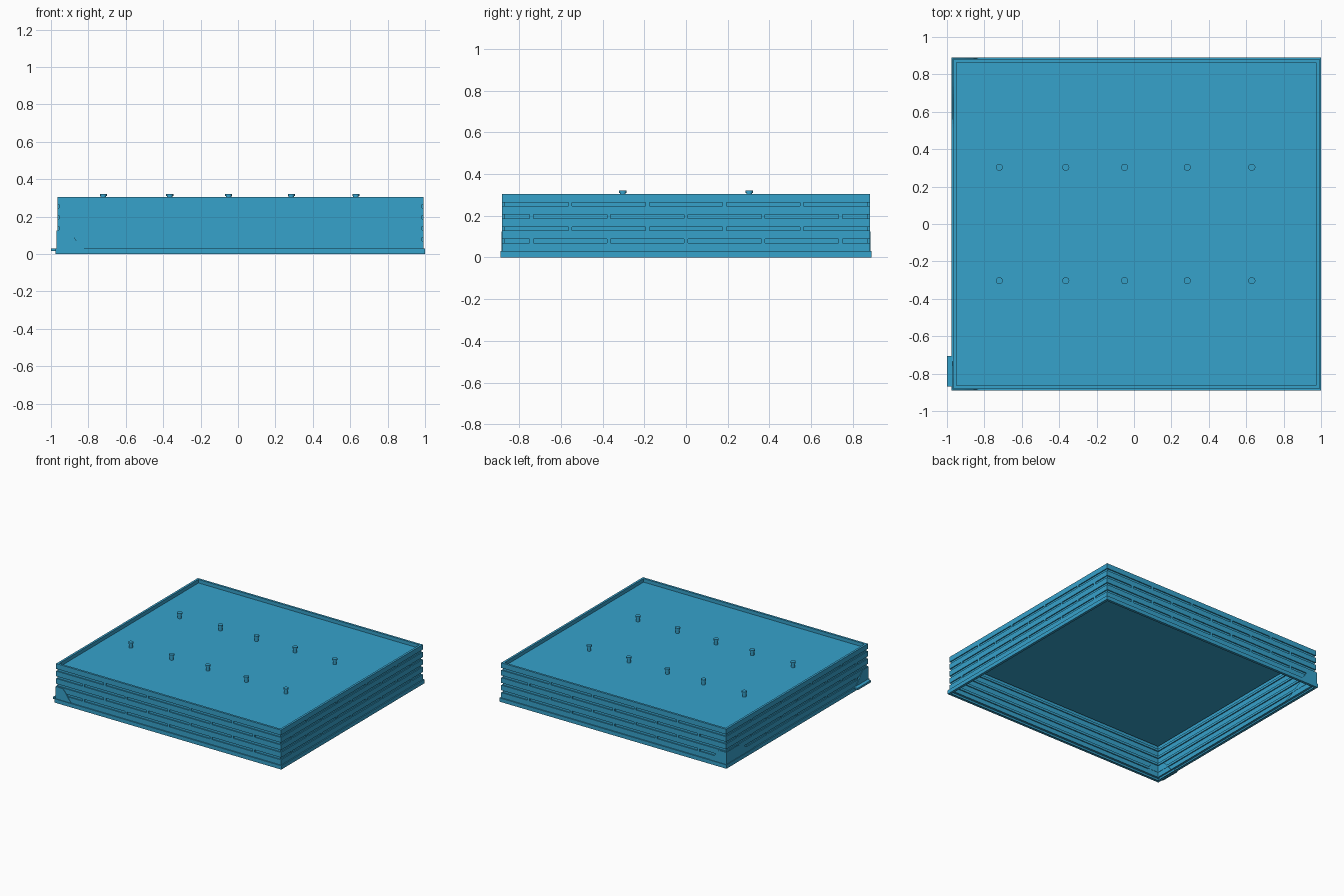
import bpy, bmesh, math

if "Cube" in bpy.data.objects:
    bpy.data.objects.remove(bpy.data.objects["Cube"])

CX, HX, HY = 0.0125, 0.9875, 0.89      # footprint centre and half sizes
Z0, Z1, ROWS, GAP = 0.03, 0.305, 5, 0.018   # siding bottom, top, boards, groove height
BOARD = (Z1 - Z0 - (ROWS - 1) * GAP) / ROWS
OUT, IN = 0.009, 0.017                 # insets of board face and groove floor
ROOF = 0.277

# teal paint shared by every part
paint = bpy.data.materials.new("teal_paint")
paint.diffuse_color = (0.037, 0.36, 0.60, 1)
paint.use_nodes = True
paint.node_tree.nodes["Principled BSDF"].inputs["Base Color"].default_value = paint.diffuse_color


def finish(bm, name):
    mesh = bpy.data.meshes.new(name)
    bm.to_mesh(mesh)
    bm.free()
    mesh.materials.append(paint)
    ob = bpy.data.objects.new(name, mesh)
    bpy.context.collection.objects.link(ob)
    return ob


def rect_shell(name, profile, cap=False):
    """Sweep an (inset, z) profile around the rectangular footprint."""
    bm = bmesh.new()
    prev = None
    for d, z in profile:
        ring = [bm.verts.new((CX + sx * (HX - d), sy * (HY - d), z))
                for sx, sy in ((-1, -1), (1, -1), (1, 1), (-1, 1))]
        if prev:
            for i in range(4):
                j = (i + 1) % 4
                bm.faces.new((prev[i], prev[j], ring[j], ring[i]))
        prev = ring
    if cap:
        bm.faces.new(prev)
    return finish(bm, name)


def add_box(bm, lo, hi):
    vs = bmesh.ops.create_cube(bm, size=1)["verts"]
    for v in vs:
        for k in range(3):
            v.co[k] = lo[k] if v.co[k] < 0 else hi[k]


# base flange
rect_shell("base_flange", [(0.02, 0), (0, 0), (0, Z0), (0.017, Z0)])

# stacked boards with square grooves between them
profile = []
for r in range(ROWS):
    z = Z0 + r * (BOARD + GAP)
    if r:
        profile.append((IN, z))
    profile += [(OUT, z), (OUT, z + BOARD)]
    if r < ROWS - 1:
        profile.append((IN, z + BOARD))
rect_shell("siding_walls", profile)

# parapet rim and sunken roof
rect_shell("roof_with_rim", [(OUT, Z1), (0.026, Z1), (0.026, ROOF)], cap=True)

# staggered spacers bridging the grooves
bm = bmesh.new()
W, P = 0.009, 0.37
for r in range(ROWS - 1):
    za = Z0 + r * (BOARD + GAP) + BOARD
    zb = za + GAP
    for k in range(-3, 4):
        t = k * P + (P / 2 if r % 2 else 0)
        for s in (-1, 1):
            if abs(t) < HX - 0.08:
                y = sorted((s * (HY - OUT), s * (HY - IN)))
                add_box(bm, (CX + t - W, y[0], za), (CX + t + W, y[1], zb))
            if abs(t) < HY - 0.08:
                x = sorted((CX + s * (HX - OUT), CX + s * (HX - IN)))
                add_box(bm, (x[0], t - W, za), (x[1], t + W, zb))
finish(bm, "groove_spacers")


def corner_plate(name, axis, start, direction, length, outer, inner):
    """Plate with an S-curved top that falls away from a corner."""
    pts = [(0, Z0), (0, 0.125)]
    for i in range(13):
        u = i / 12
        z = Z0 + 0.095 * (0.5 + 0.5 * math.cos(math.pi * u))
        pts.append((length * (0.35 + 0.65 * u), z))
    bm = bmesh.new()
    rows = []
    for depth in (outer, inner):
        row = []
        for t, z in pts:
            a = start + direction * t
            row.append(bm.verts.new((a, depth, z) if axis == "x" else (depth, a, z)))
        rows.append(row)
    n = len(pts)
    bm.faces.new(rows[0])
    bm.faces.new(rows[1][::-1])
    for i in range(n):
        j = (i + 1) % n
        bm.faces.new((rows[0][j], rows[0][i], rows[1][i], rows[1][j]))
    bmesh.ops.recalc_face_normals(bm, faces=bm.faces)
    return finish(bm, name)


# curved corner plates on the left end
XL, YB = CX - HX + 0.005, HY - 0.005
corner_plate("front_corner_plate", "x", XL, 1, 0.15, -YB, -YB + 0.01)
corner_plate("back_corner_plate", "x", XL, 1, 0.15, YB, YB - 0.01)
corner_plate("left_back_plate", "y", YB, -1, 0.37, XL, XL + 0.01)
corner_plate("left_front_plate", "y", -YB, 1, 0.17, XL, XL + 0.01)

# side tab
bm = bmesh.new()
add_box(bm, (-1.0, -0.87, 0.015), (-0.97, -0.705, 0.03))
finish(bm, "side_tab")

# roof pegs with flat heads
bm = bmesh.new()
for x in (-0.72, -0.365, -0.05, 0.285, 0.63):
    for y in (-0.303, 0.303):
        for r, za, zb in ((0.014, ROOF, 0.312), (0.019, 0.31, 0.321)):
            vs = bmesh.ops.create_cone(bm, cap_ends=True, segments=16, radius1=r,
                                       radius2=r, depth=zb - za)["verts"]
            bmesh.ops.translate(bm, verts=vs, vec=(x, y, (za + zb) / 2))
pegs = finish(bm, "roof_pegs")
bpy.context.view_layer.objects.active = pegs
pegs.select_set(True)
bpy.ops.object.shade_smooth_by_angle()
